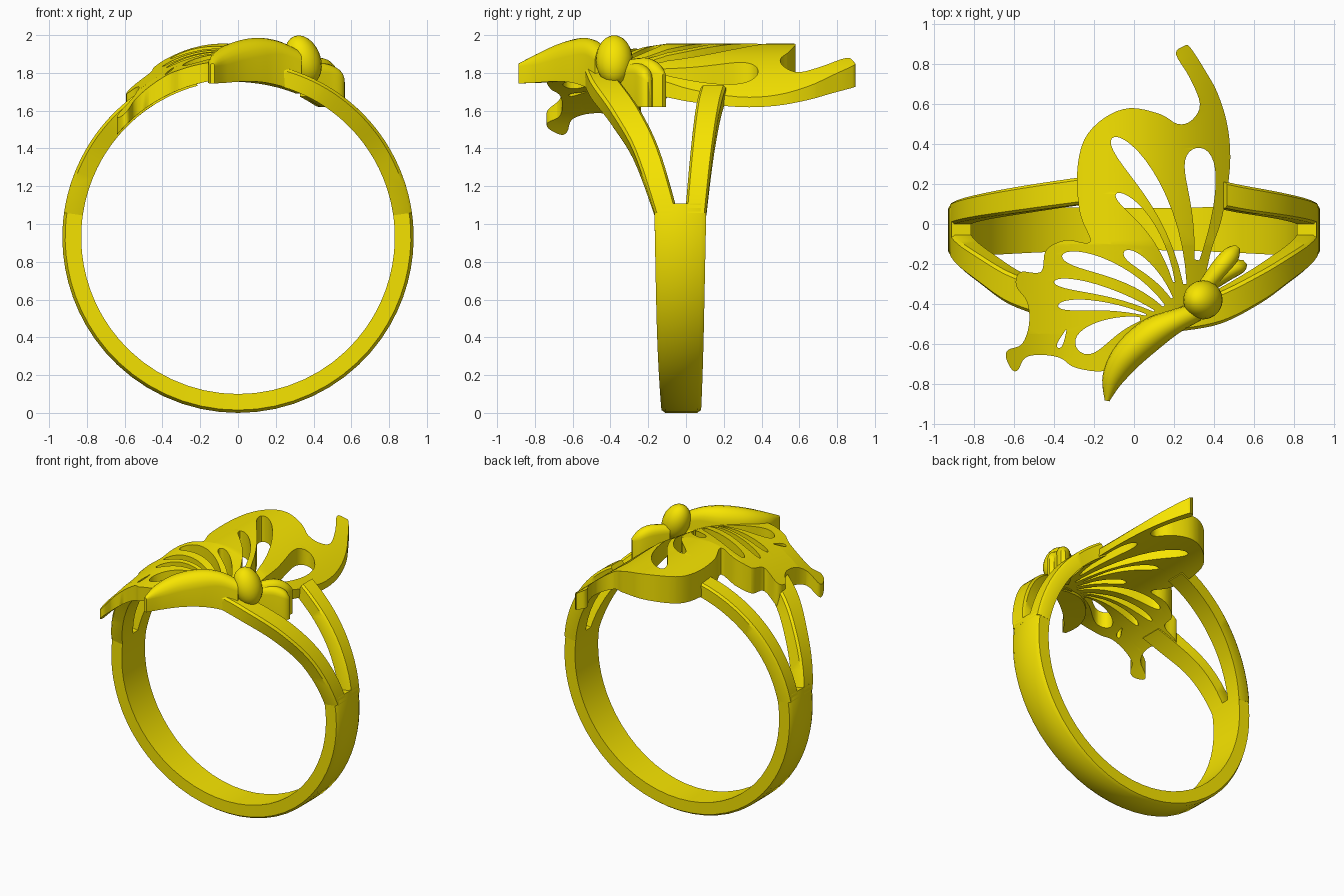
import bpy, bmesh, math
from mathutils import Vector

if "Cube" in bpy.data.objects:
    bpy.data.objects.remove(bpy.data.objects["Cube"])

gold = bpy.data.materials.new("gold")
gold.diffuse_color = (0.93, 0.78, 0.0, 1)
gold.use_nodes = True
gold.node_tree.nodes["Principled BSDF"].inputs["Base Color"].default_value = gold.diffuse_color
CZ, R_IN, R_OUT = 0.93, 0.83, 0.93      # ring centre height and radii


def underside(x):
    """Height of the finger opening above x."""
    return CZ + math.sqrt(0.84 ** 2 - x * x)


def smooth_path(pts, steps, closed=False):
    """Catmull-Rom sampling of a short list of tuples."""
    n, out = len(pts), []
    for i in range(n if closed else n - 1):
        idx = [(i + k) % n if closed else min(max(i + k, 0), n - 1) for k in (-1, 0, 1, 2)]
        a, b, c, d = (Vector(pts[k]) for k in idx)
        for s in range(steps):
            t = s / steps
            out.append(0.5 * (2 * b + (c - a) * t + (2 * a - 5 * b + 4 * c - d) * t ** 2
                              + (3 * b - a - 3 * c + d) * t ** 3))
    if not closed:
        out.append(Vector(pts[-1]))
    return out


def finish(name, bm, angle=40):
    bmesh.ops.recalc_face_normals(bm, faces=bm.faces)
    me = bpy.data.meshes.new(name)
    bm.to_mesh(me)
    bm.free()
    ob = bpy.data.objects.new(name, me)
    bpy.context.collection.objects.link(ob)
    me.materials.append(gold)
    bpy.ops.object.select_all(action='DESELECT')
    ob.select_set(True)
    bpy.context.view_layer.objects.active = ob
    bpy.ops.object.shade_smooth_by_angle(angle=math.radians(angle))
    return ob


def loft(name, rings):
    bm = bmesh.new()
    loops = [[bm.verts.new(p) for p in r] for r in rings]
    for a, b in zip(loops, loops[1:]):
        for i in range(len(a)):
            j = (i + 1) % len(a)
            bm.faces.new((a[i], a[j], b[j], b[i]))
    bm.faces.new(loops[0])
    bm.faces.new(loops[-1])
    return finish(name, bm)


def band(name, side, stations, steps=6):
    """Ring strip; stations are (degrees from bottom, y centre, half width)."""
    section = [(-1, R_IN), (1, R_IN), (1, 0.915), (0.8, R_OUT), (-0.8, R_OUT), (-1, 0.915)]
    rings = []
    for deg, y, w in smooth_path(stations, steps):
        a = math.radians(deg)
        rings.append([(side * r * math.sin(a), y + f * w, CZ - r * math.cos(a)) for f, r in section])
    return loft(name, rings)


def domed_strip(name, spine, lowest=1.62):
    """Vertical-walled strip with a rounded top; spine is (x, y, top z, half width)."""
    pts, rings = smooth_path(spine, 5), []
    for i, (x, y, top, w) in enumerate(pts):
        a, b = pts[max(i - 1, 0)], pts[min(i + 1, len(pts) - 1)]
        side = Vector((a.y - b.y, b.x - a.x)).normalized() * w
        dome = min(0.1, w * 1.2)
        base = max(lowest, underside(x) - 0.015)
        ring = [(x - side.x, y - side.y, base), (x + side.x, y + side.y, base)]
        for k in range(9):
            t = math.pi * k / 8
            ring.append((x + side.x * math.cos(t), y + side.y * math.cos(t),
                         top - dome + dome * math.sin(t)))
        rings.append(ring)
    return loft(name, rings)


# Shank: single band below, two diverging branches on each side above
band("lower_band", 1, [(-101, -0.03, 0.138), (-60, -0.03, 0.125), (0, -0.025, 0.105),
                       (60, -0.03, 0.125), (101, -0.03, 0.138)], 10)
front_path = [(98, -0.105, 0.062), (120, -0.21, 0.07), (136, -0.315, 0.08)]
back_path = [(98, 0.052, 0.056), (120, 0.085, 0.06), (140, 0.12, 0.065)]
band("front_branch_left", -1, front_path + [(147, -0.37, 0.08)])
band("front_branch_right", 1, front_path + [(152, -0.42, 0.08), (167, -0.48, 0.06)])
band("back_branch_left", -1, back_path + [(165, 0.17, 0.068)])
band("back_branch_right", 1, back_path + [(150, 0.145, 0.066)])

# Pierced wing: outline and teardrop openings in plan
outline = [(.25, .89), (.21, .85), (.28, .73), (.33, .6), (.29, .52), (.22, .5), (.13, .55),
           (-.02, .58), (-.15, .53), (-.25, .42), (-.285, .25), (-.27, .05), (-.22, -.09),
           (-.34, -.08), (-.44, -.13), (-.465, -.24), (-.57, -.24), (-.59, -.31), (-.535, -.39),
           (-.525, -.5), (-.56, -.6), (-.63, -.63), (-.64, -.67), (-.61, -.73), (-.58, -.73),
           (-.545, -.67), (-.47, -.655), (-.37, -.67), (-.29, -.72), (-.13, -.73), (-.02, -.6),
           (.28, -.45), (.35, -.28), (.39, -.12), (.44, .03), (.48, .28), (.47, .48),
           (.42, .65), (.355, .77), (.28, .885)]
# openings: narrow end, bend point, round end, half width
openings = [((.315, -.18), (.37, .12), (.31, .38), .10),
            ((.255, -.30), (.20, .12), (-.11, .43), .07),
            ((.20, -.29), (.13, .00), (-.09, .15), .042),
            ((.19, -.37), (.11, -.23), (-.05, -.14), .042),
            ((.15, -.41), (-.02, -.22), (-.36, -.16), .055),
            ((.10, -.435), (-.12, -.32), (-.40, -.29), .036),
            ((.06, -.455), (-.15, -.39), (-.38, -.41), .036),
            ((.03, -.475), (-.13, -.50), (-.28, -.63), .085),
            ((-.34, -.53), (-.355, -.57), (-.38, -.62), .018)]


def teardrop(a, b, c, w):
    a, b, c = Vector(a), Vector(b), Vector(c)
    left, right, n = [], [], 14
    for i in range(n + 1):
        t = math.sin(math.pi / 2 * i / n)
        p = a * (1 - t) ** 2 + b * 2 * t * (1 - t) + c * t * t
        d = ((b - a) * (1 - t) + (c - b) * t).normalized()
        h = w * (0.12 + 0.95 * t) * math.sqrt(max(0, 1 - t ** 6))
        side = Vector((-d.y, d.x)) * h
        left.append(p + side)
        if i < n:
            right.append(p - side)
    return left + right[::-1]


curve = bpy.data.curves.new("wing_plan", 'CURVE')
curve.dimensions, curve.fill_mode, curve.extrude = '2D', 'BOTH', 0.1
for loop in [smooth_path(outline, 4, True)] + [teardrop(*o) for o in openings]:
    sp = curve.splines.new('POLY')
    sp.points.add(len(loop) - 1)
    for q, p in zip(sp.points, loop):
        q.co = (p.x, p.y, 0, 1)
    sp.use_cyclic_u = True
plan = bpy.data.objects.new("wing_plan", curve)
bpy.context.collection.objects.link(plan)
flat = bpy.data.meshes.new_from_object(plan.evaluated_get(bpy.context.evaluated_depsgraph_get()))
bm = bmesh.new()
bm.from_mesh(flat)
bpy.data.objects.remove(plan)
bmesh.ops.remove_doubles(bm, verts=bm.verts, dist=0.0005)
# Slice across x and y so the plate can be bent over the finger opening
cuts = [((i * 0.04 + 0.003, 0, 0), (1, 0, 0)) for i in range(-15, 12)]
cuts += [((0, y, 0), (0, 1, 0)) for y in (-0.55, -0.1)]
for co, no in cuts:
    bmesh.ops.bisect_plane(bm, geom=bm.verts[:] + bm.edges[:] + bm.faces[:],
                           plane_co=co, plane_no=no)
for v in bm.verts:
    x, y, z = v.co
    if z > 0:
        v.co.z = (1.955 - 0.9 * (x + 0.08) ** 2 - 0.15 * max(0, -0.1 - y)
                  - 0.7 * max(0, -0.55 - y) * max(0, -x - 0.35))
    else:
        v.co.z = underside(x)
finish("pierced_wing", bm)

# Folded near wing, a domed leaf along the front
domed_strip("folded_wing", [(-.135, -.885, 1.85, .012), (-.105, -.77, 1.91, .055),
                            (-.03, -.655, 1.96, .078), (.09, -.55, 1.985, .08),
                            (.21, -.485, 1.97, .06), (.32, -.44, 1.92, .045)])

# Head bead and two small feelers beside it
bm = bmesh.new()
bmesh.ops.create_uvsphere(bm, u_segments=20, v_segments=12, radius=1)
head = finish("head", bm)
head.scale = (.093, .098, .135)
head.location = (.345, -.38, 1.868)
head.rotation_euler = (0, math.radians(-20), 0)
domed_strip("feeler_back", [(.36, -.31, 1.87, .04), (.44, -.21, 1.88, .048),
                            (.49, -.15, 1.85, .042), (.52, -.115, 1.80, .015)])
domed_strip("feeler_front", [(.36, -.31, 1.85, .04), (.46, -.245, 1.85, .042),
                             (.53, -.21, 1.82, .036), (.555, -.19, 1.77, .015)])
